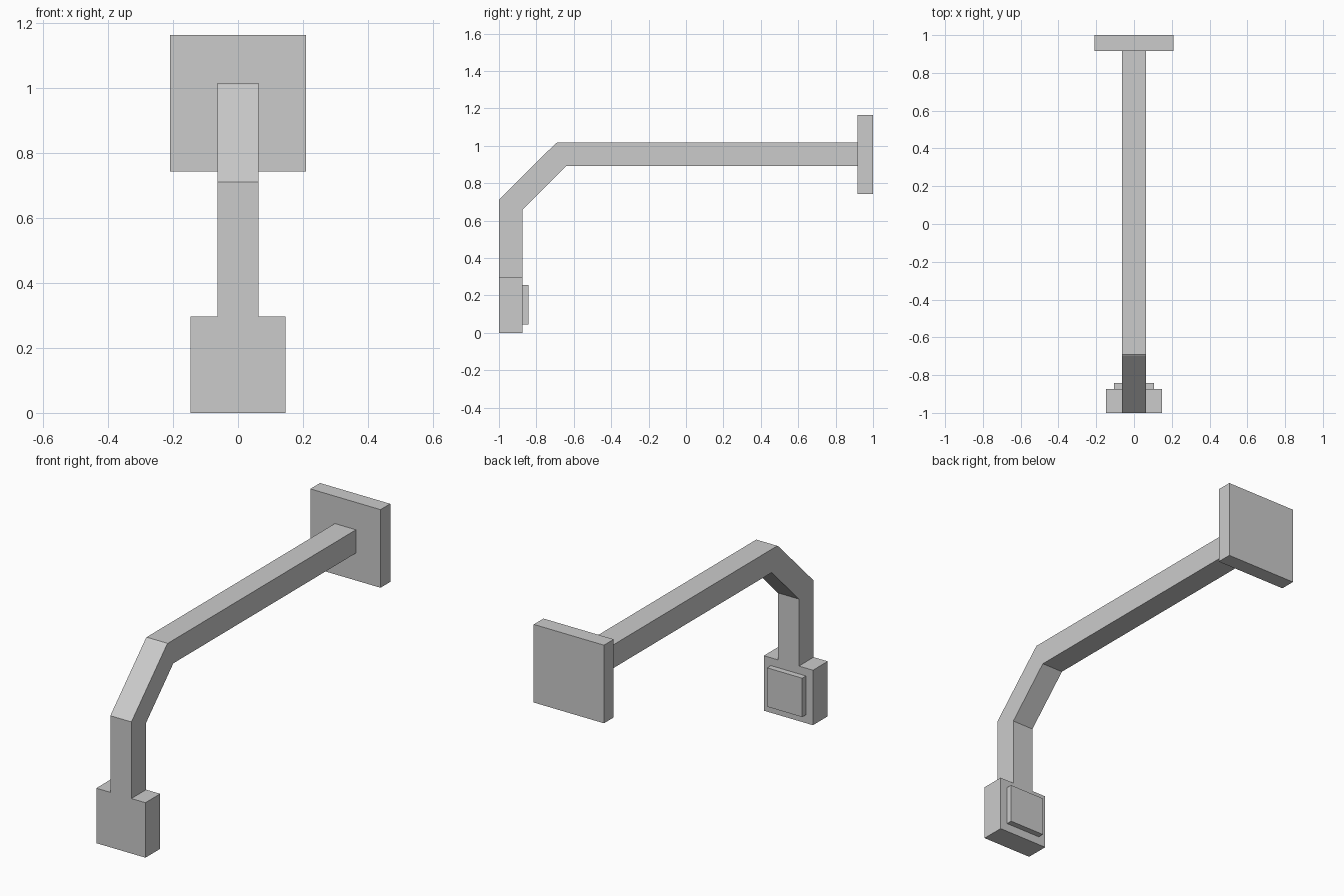
import bpy, bmesh

if "Cube" in bpy.data.objects:
    bpy.data.objects.remove(bpy.data.objects["Cube"])


def extrude_profile(name, yz, half_width):
    """Solid made by extruding a side (y, z) profile symmetrically across x."""
    bm = bmesh.new()
    face = bm.faces.new([bm.verts.new((-half_width, y, z)) for y, z in yz])
    ext = bmesh.ops.extrude_face_region(bm, geom=[face], use_keep_orig=True)
    moved = [v for v in ext["geom"] if isinstance(v, bmesh.types.BMVert)]
    bmesh.ops.translate(bm, verts=moved, vec=(2 * half_width, 0, 0))
    bmesh.ops.recalc_face_normals(bm, faces=bm.faces)
    mesh = bpy.data.meshes.new(name)
    bm.to_mesh(mesh)
    bm.free()
    obj = bpy.data.objects.new(name, mesh)
    bpy.context.collection.objects.link(obj)
    return obj


def block(name, half_width, y0, y1, z0, z1):
    return extrude_profile(name, [(y0, z0), (y1, z0), (y1, z1), (y0, z1)], half_width)


# Square plate at the back end
block("mounting_plate", 0.21, 0.917, 1.0, 0.743, 1.165)

# Bent square-section arm
extrude_profile("bent_arm", [
    (-1.0, 0.297), (-1.0, 0.711), (-0.70, 1.01), (-0.69, 1.017), (0.917, 1.017),
    (0.917, 0.891), (-0.642, 0.891), (-0.874, 0.659), (-0.874, 0.297)], 0.063)

# Head block at the low end, with a raised pad facing back
block("head_block", 0.147, -1.0, -0.874, 0.0, 0.297)
block("head_pad", 0.105, -0.874, -0.842, 0.045, 0.255)
